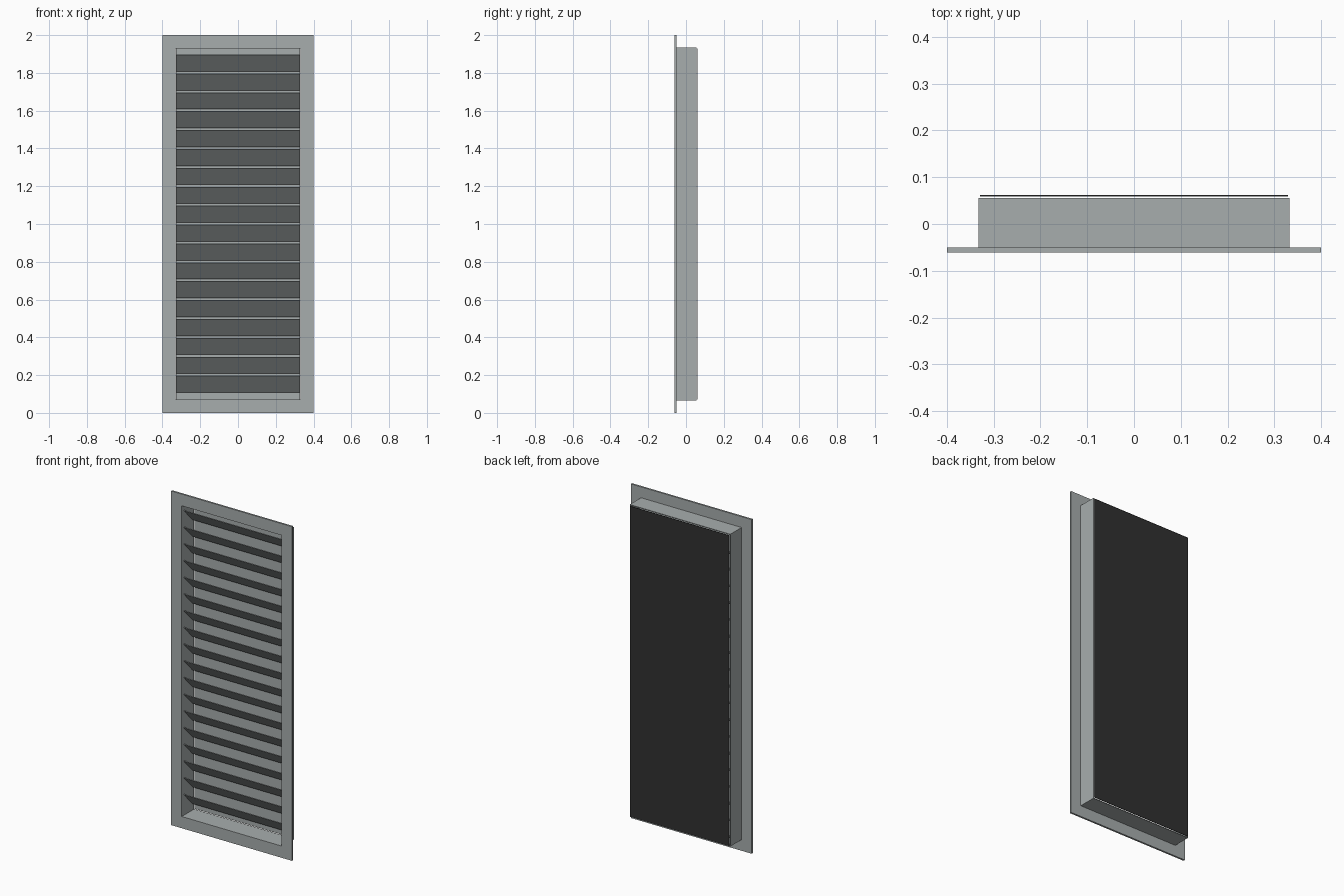
import bpy, bmesh, math

if "Cube" in bpy.data.objects:
    bpy.data.objects.remove(bpy.data.objects["Cube"])


def material(name, rgb):
    m = bpy.data.materials.new(name)
    m.diffuse_color = (*rgb, 1)
    m.use_nodes = True
    m.node_tree.nodes["Principled BSDF"].inputs["Base Color"].default_value = m.diffuse_color
    return m


grey = material("aluminium grey", (0.39, 0.42, 0.42))
dark = material("dark mesh", (0.03, 0.03, 0.03))


def box(name, x, y, z, mat):
    """Box from (min, max) ranges."""
    bm = bmesh.new()
    bmesh.ops.create_cube(bm, size=1)
    for v in bm.verts:
        for i, (a, b) in enumerate((x, y, z)):
            v.co[i] = a if v.co[i] < 0 else b
    return finish(bm, name, mat)


def ring(name, outer, inner, y, mat):
    """Rectangular frame; outer/inner = (half width, z low, z high)."""
    def loop(r, yy):
        w, lo, hi = r
        return [bm.verts.new(p) for p in
                ((-w, yy, lo), (w, yy, lo), (w, yy, hi), (-w, yy, hi))]
    bm = bmesh.new()
    loops = [loop(outer, y[0]), loop(outer, y[1]), loop(inner, y[1]), loop(inner, y[0])]
    for k in range(4):
        a, b = loops[k], loops[(k + 1) % 4]
        for i in range(4):
            j = (i + 1) % 4
            bm.faces.new((a[i], a[j], b[j], b[i]))
    bmesh.ops.recalc_face_normals(bm, faces=bm.faces)
    return finish(bm, name, mat)


def finish(bm, name, mat):
    me = bpy.data.meshes.new(name)
    bm.to_mesh(me)
    bm.free()
    me.materials.append(mat)
    ob = bpy.data.objects.new(name, me)
    bpy.context.collection.objects.link(ob)
    return ob


# Wall flange and sleeve behind it
ring("flange", (0.4, 0, 2), (0.33, 0.07, 1.93), (-0.061, -0.05), grey)
ring("sleeve", (0.333, 0.066, 1.935), (0.33, 0.07, 1.93), (-0.05, 0.056), grey)

# Back: grey liner seen from the front, dark screen seen from behind
box("back_liner", (-0.329, 0.329), (0.0585, 0.0598), (0.071, 1.929), grey)
box("back_screen", (-0.329, 0.329), (0.0598, 0.062), (0.071, 1.929), dark)

# Slats: high at the front, sloping down towards the back
for k in range(18):
    slat = box(f"slat_{k + 1}", (-0.329, 0.329), (-0.06, 0.06), (-0.002, 0.002), grey)
    slat.rotation_euler.x = -math.radians(46)
    slat.location.z = 0.1525 + 0.1 * k
